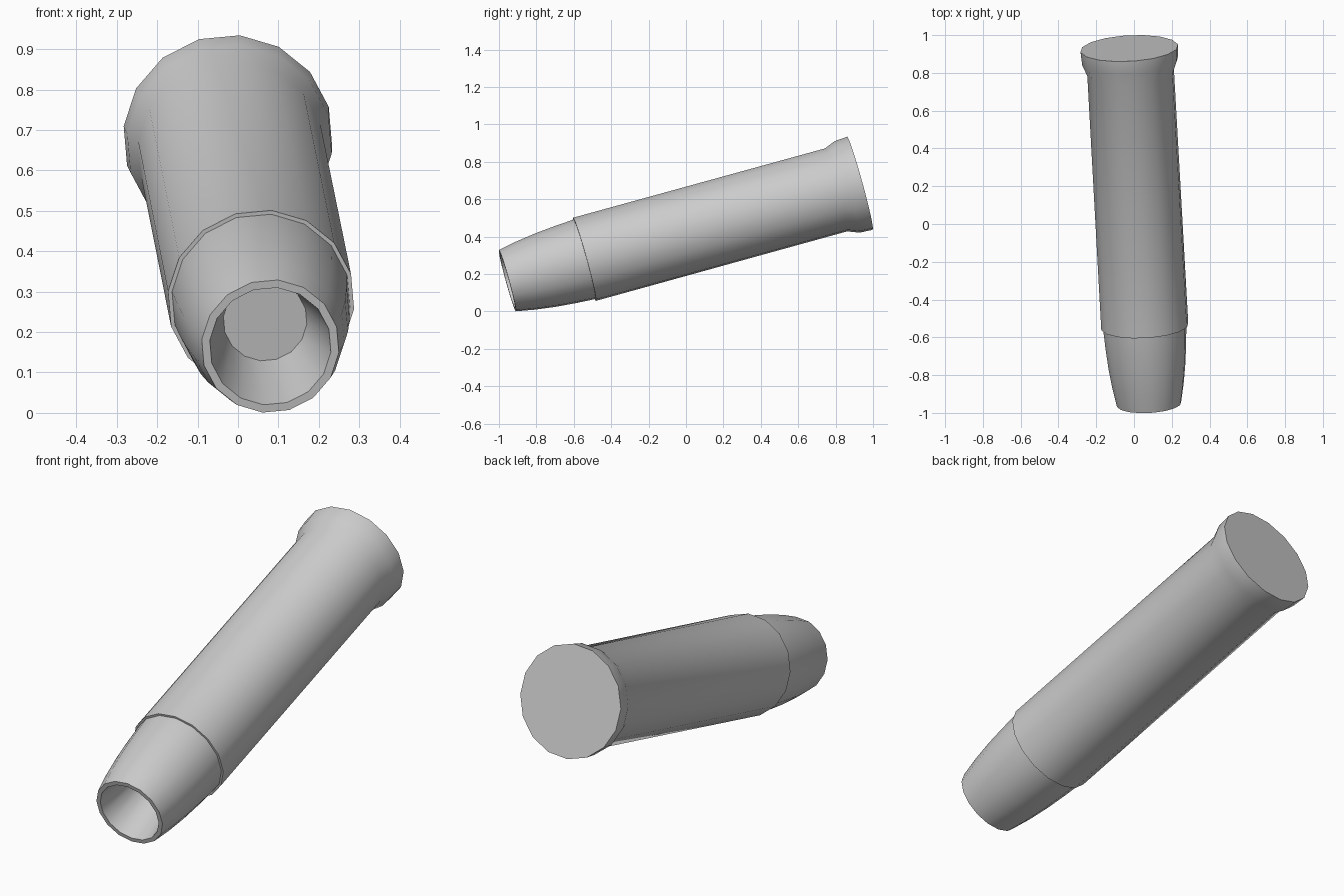
import bpy, bmesh, math
from mathutils import Vector

if "Cube" in bpy.data.objects:
    bpy.data.objects.remove(bpy.data.objects["Cube"])

SIDES = 16
PHASE = math.radians(16)
nose = Vector((0.08, -0.955, 0.165))
tail = Vector((-0.025, 0.93, 0.685))
axis = (tail - nose).normalized()
side = (Vector((1, 0, 0)) - axis * axis.x).normalized()
up = side.cross(axis)


def lathe(name, profile):
    """Spin (distance along axis, radius) points around the cartridge axis."""
    bm = bmesh.new()
    rings = []
    for t, r in profile:
        ring = []
        for k in range(SIDES):
            a = PHASE + 2 * math.pi * k / SIDES
            ring.append(bm.verts.new(
                nose + axis * t + (side * math.cos(a) + up * math.sin(a)) * r))
        rings.append(ring)
    for a, b in zip(rings, rings[1:]):
        for k in range(SIDES):
            n = (k + 1) % SIDES
            bm.faces.new((a[k], a[n], b[n], b[k]))
    bm.faces.new(rings[0])
    bm.faces.new(rings[-1])
    bmesh.ops.recalc_face_normals(bm, faces=bm.faces)
    mesh = bpy.data.meshes.new(name)
    bm.to_mesh(mesh)
    bm.free()
    obj = bpy.data.objects.new(name, mesh)
    bpy.context.collection.objects.link(obj)
    bpy.context.view_layer.objects.active = obj
    bpy.ops.object.select_all(action='DESELECT')
    obj.select_set(True)
    bpy.ops.object.shade_smooth_by_angle(angle=math.radians(30))
    return obj


length = (tail - nose).length

# Hollow-point bullet: bore floor, bore wall, flat lip, curved outside
lathe("bullet", [(0.24, 0.104), (0.0, 0.151), (0.0, 0.171), (0.10, 0.190),
                 (0.21, 0.205), (0.32, 0.215), (0.43, 0.222), (0.47, 0.222)])

# Case: thin mouth lip, straight body, flared rim, flat base
lathe("case", [(0.47, 0.222), (0.428, 0.222), (0.428, 0.232), (1.825, 0.231),
               (1.886, 0.255), (length, 0.260)])
